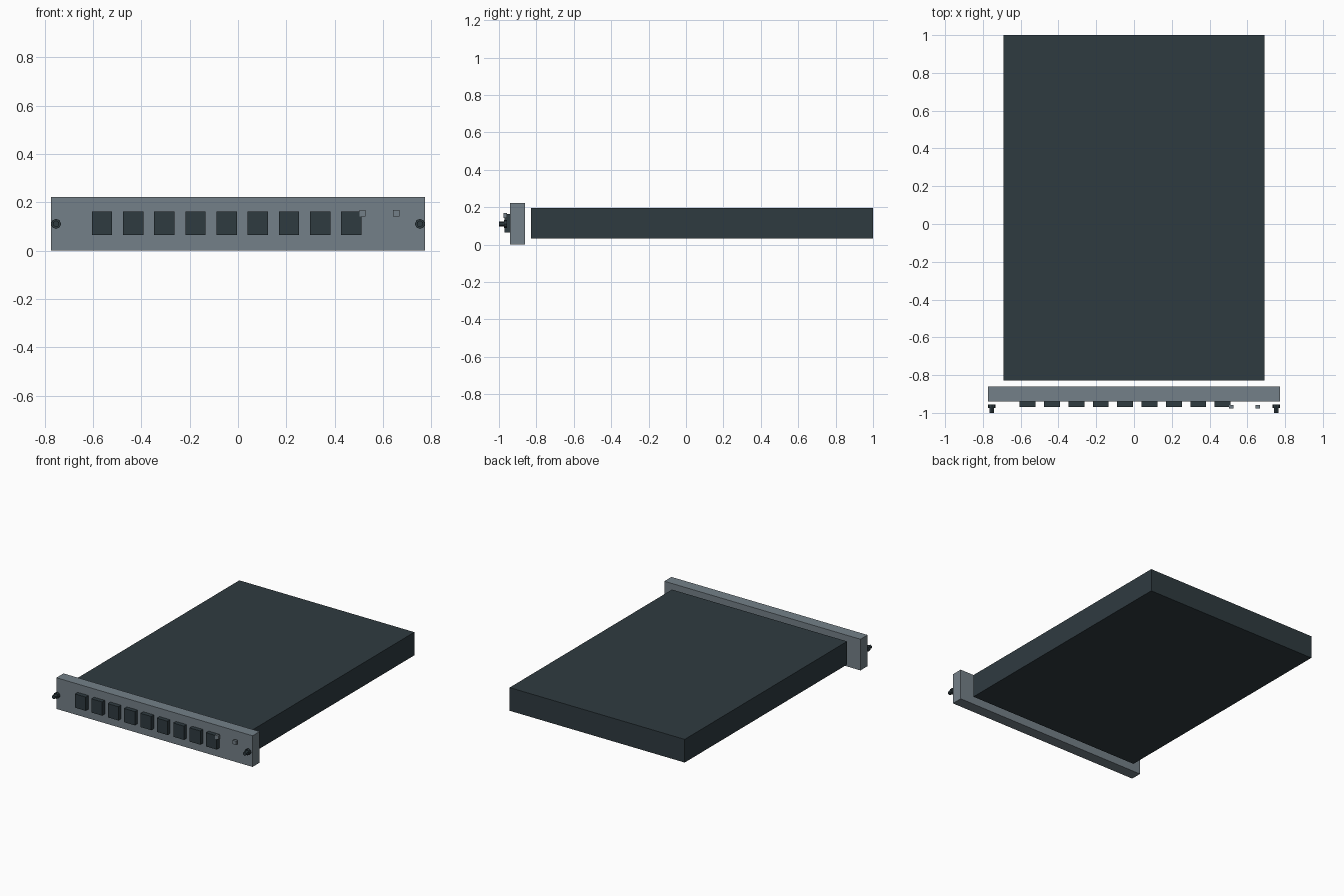
import bpy, math

if "Cube" in bpy.data.objects:
    bpy.data.objects.remove(bpy.data.objects["Cube"])


def material(name, color):
    m = bpy.data.materials.new(name)
    m.diffuse_color = (*color, 1)
    m.use_nodes = True
    m.node_tree.nodes["Principled BSDF"].inputs["Base Color"].default_value = m.diffuse_color
    return m


DARK = material("dark slate", (0.028, 0.043, 0.051))
GREY = material("panel grey", (0.175, 0.216, 0.246))


def box(name, lo, hi, mat):
    """Box between two opposite corners."""
    bpy.ops.mesh.primitive_cube_add(size=1, location=[(a + b) / 2 for a, b in zip(lo, hi)])
    o = bpy.context.object
    o.name = name
    o.scale = [b - a for a, b in zip(lo, hi)]
    bpy.ops.object.transform_apply(location=False, rotation=False, scale=True)
    o.data.materials.append(mat)


def peg(name, x, z, y0, y1, r, sides, mat):
    """Prism along y, from y0 (front) to y1 (back)."""
    bpy.ops.mesh.primitive_cylinder_add(vertices=sides, radius=r, depth=y1 - y0,
                                        location=(x, (y0 + y1) / 2, z),
                                        rotation=(math.pi / 2, 0, 0))
    o = bpy.context.object
    o.name = name
    o.data.materials.append(mat)


# Chassis and the front panel, with a narrow gap between them
box("chassis", (-0.69, -0.828, 0.032), (0.69, 1.0, 0.197), DARK)
box("front_panel", (-0.773, -0.94, 0), (0.773, -0.86, 0.222), GREY)

# Row of nine port blocks
for i in range(9):
    x = -0.605 + 0.129 * i
    box(f"port_{i + 1}", (x, -0.97, 0.065), (x + 0.084, -0.94, 0.163), DARK)

# Two indicator lights
for i, x in enumerate((0.515, 0.655)):
    box(f"indicator_{i + 1}", (x - 0.013, -0.976, 0.142), (x + 0.013, -0.957, 0.169), GREY)

# Thumb screws at both ends
for side, x in (("left", -0.753), ("right", 0.753)):
    peg(f"screw_collar_{side}", x, 0.111, -0.974, -0.956, 0.021, 8, DARK)
    peg(f"screw_head_{side}", x, 0.111, -1.0, -0.974, 0.014, 6, DARK)
